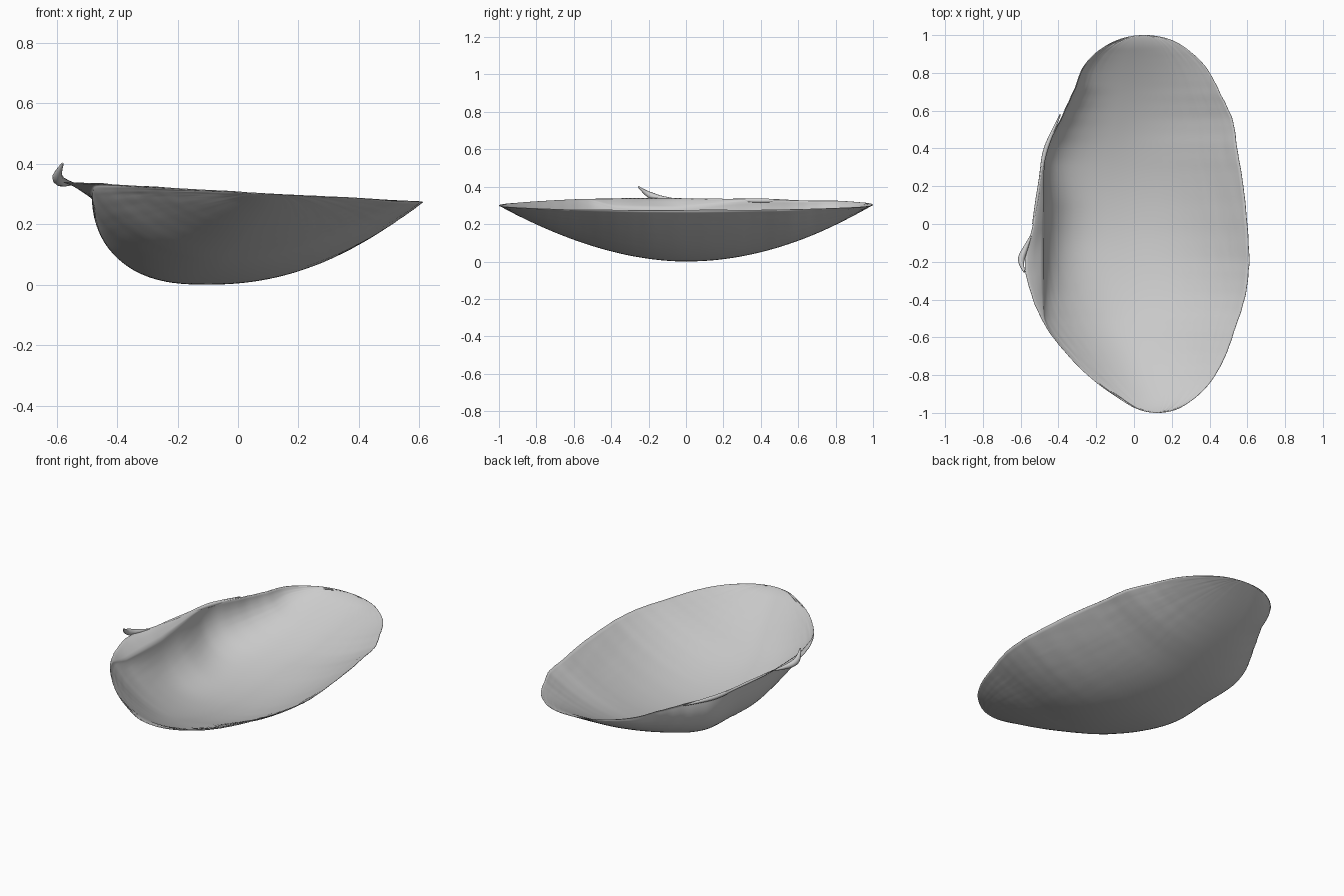
import bpy, bmesh, math
from mathutils import Vector, noise

cube = bpy.data.objects.get("Cube")
if cube:
    bpy.data.objects.remove(cube, do_unlink=True)

# Single pale shell colour
shell_grey = bpy.data.materials.new("pale_shell_grey")
shell_grey.use_nodes = True
COLOUR = (0.6, 0.6, 0.6, 1)
shell_grey.diffuse_color = COLOUR
shell_grey.node_tree.nodes["Principled BSDF"].inputs["Base Color"].default_value = COLOUR

# Rim outline, sampled at equal angles from the back tip to the front tip
HINGE_RIM = [.05, -.07, -.18, -.27, -.32, -.39, -.475, -.505, -.535,
             -.58, -.54, -.46, -.34, -.21, -.08, .02, .125]
OPEN_RIM = [.055, .18, .285, .38, .45, .52, .55, .58, .6,
            .61, .59, .535, .48, .41, .32, .225, .13]
ROWS, WALL, FLOOR, LEDGE = 130, 30, 44, 6
WALL_LIMIT = -.487


def spline(values, f):
    """Catmull-Rom lookup, f from 0 to 1, with straight extrapolation at the ends."""
    ext = [2 * values[0] - values[1], *values, 2 * values[-1] - values[-2]]
    p = f * (len(values) - 1)
    i = min(int(p), len(values) - 2)
    t = p - i
    a, b, c, d = ext[i:i + 4]
    return b + t / 2 * (c - a + t * (2 * a - 5 * b + 4 * c - d + t * (3 * (b - c) + d - a)))


def smooth(a, b, x):
    t = max(0, min(1, (x - a) / (b - a)))
    return t * t * (3 - 2 * t)


def rim_height(x):
    return .272 + .055 * (.61 - x)


def section(f):
    """One cross-section: list of (point, relative height from floor to rim)."""
    y = math.cos(math.pi * f)
    left, right = spline(HINGE_RIM, f), spline(OPEN_RIM, f)
    wobble = .006 * noise.noise(Vector((f * 40, 3, 0))) * math.sin(math.pi * f)
    left, right = left + wobble, right + wobble
    # Where the rim reaches past the wall it becomes a ledge
    gap = WALL_LIMIT - left
    ledge = .003 + (gap + math.hypot(gap, .02)) / 2 * smooth(.75, .45, abs(y))
    wall_x, top = left + ledge, 1 - .15 * min(1, ledge / .06)
    steep = smooth(-.75, -.05, y)
    swell = .05 * smooth(.1, .35, y) * (1 - smooth(.5, .75, y))
    low = .42 - .07 * steep
    depth = 1 - abs(y) ** (1.9 + .1 * smooth(-.2, .2, y))
    path = []
    # Hinge ledge
    for i in range(LEDGE):
        t = i / LEDGE
        path.append((left + ledge * t, 1 + (top - 1) * t ** 1.4))
    # Steep wall under the hinge
    for i in range(WALL):
        a = math.pi / 2 * (1 - i / WALL)
        v = math.sin(a) ** (2 / 2.6)
        d = top * (steep * (1 - math.cos(a)) + (1 - steep) * v ** 1.9)
        x = wall_x + (right - wall_x) * low * (1 - v)
        path.append((x - swell * v * (1 - d), d))
    # Long slope to the open edge
    for i in range(FLOOR + 1):
        t = i / FLOOR
        path.append((wall_x + (right - wall_x) * (low + (1 - low) * t), t ** (1.8 + .45 * steep)))
    result = []
    for x, d in path:
        z = rim_height(x)
        z -= z * depth * (1 - d)
        # Faint growth rings and roughness
        z += .0025 * d * noise.noise(Vector((x * 6, y * 4, d * 25)))
        result.append((Vector((x, y, max(z, 0))), d))
    return result


# Shell valve
bm = bmesh.new()
weights, grid = [], []
for r in range(ROWS + 1):
    row = []
    taper = smooth(0, .12, r / ROWS) * smooth(0, .12, 1 - r / ROWS)
    for point, d in section(r / ROWS):
        row.append(bm.verts.new(point))
        weights.append((1 - .8 * d) * (.06 + .94 * taper))
    grid.append(row)
for r0, r1 in zip(grid, grid[1:]):
    for c in range(len(r0) - 1):
        bm.faces.new((r0[c], r0[c + 1], r1[c + 1], r1[c]))
bm.normal_update()
if sum(f.normal.z * f.calc_area() for f in bm.faces) > 0:
    bmesh.ops.reverse_faces(bm, faces=bm.faces)
mesh = bpy.data.meshes.new("shell_valve")
bm.to_mesh(mesh)
bm.free()
valve = bpy.data.objects.new("shell_valve", mesh)
bpy.context.collection.objects.link(valve)
mesh.materials.append(shell_grey)
group = valve.vertex_groups.new(name="thickness")
for i, w in enumerate(weights):
    group.add([i], w, "REPLACE")
solid = valve.modifiers.new("shell_thickness", "SOLIDIFY")
solid.thickness, solid.offset = .014, -1
solid.vertex_group = group.name
mesh.shade_smooth()


def strand(name, points, radius):
    """Tapered tube through (x, y, z, relative radius) points."""
    curve = bpy.data.curves.new(name, "CURVE")
    curve.dimensions = "3D"
    curve.bevel_depth, curve.bevel_resolution = radius, 3
    curve.use_fill_caps = True
    line = curve.splines.new("NURBS")
    line.points.add(len(points) - 1)
    for p, (x, y, z, r) in zip(line.points, points):
        p.co, p.radius = (x, y, z, 1), r
    line.use_endpoint_u, line.order_u = True, 3
    curve.materials.append(shell_grey)
    obj = bpy.data.objects.new(name, curve)
    bpy.context.collection.objects.link(obj)


# Hooked flake at the beak
strand("beak_flake", [(-.545, -.06, .334, .2), (-.575, -.13, .336, .7), (-.598, -.18, .348, 1),
                      (-.596, -.22, .37, .6), (-.58, -.255, .4, .2)], .02)
# Torn ligament along the hinge edge
strand("hinge_ligament", [(-.535, 0, .332, .4), (-.515, .12, .33, .8), (-.495, .25, .327, .6),
                          (-.475, .38, .325, 1.2), (-.435, .48, .325, .9), (-.39, .58, .325, .3)], .011)
